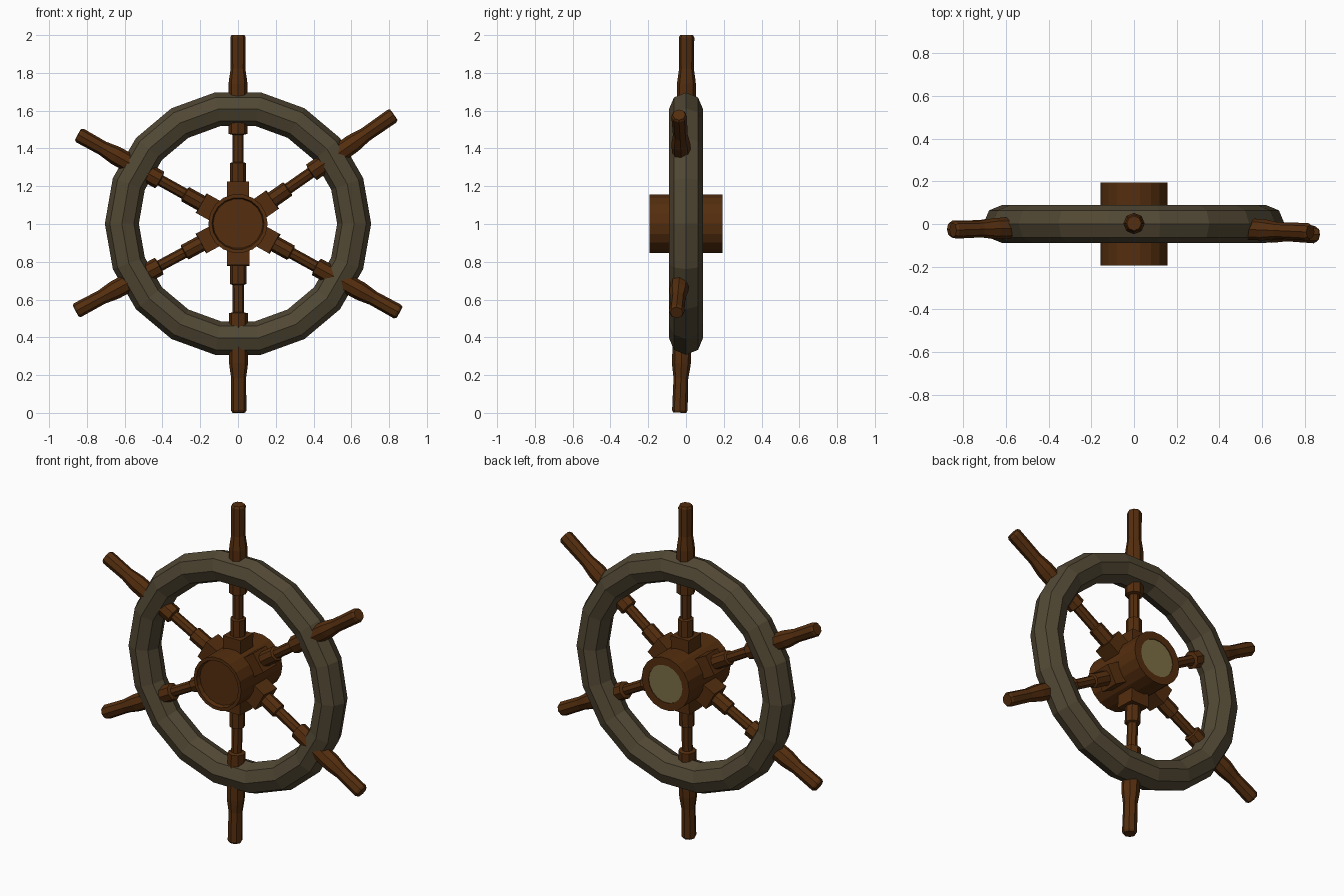
import bpy, bmesh, math
from mathutils import Vector, Matrix

if "Cube" in bpy.data.objects:
    bpy.data.objects.remove(bpy.data.objects["Cube"])

CENTRE = Vector((0, 0, 1.002))


def material(name, rgb):
    m = bpy.data.materials.new(name)
    m.diffuse_color = (*rgb, 1)
    m.use_nodes = True
    m.node_tree.nodes["Principled BSDF"].inputs["Base Color"].default_value = m.diffuse_color
    return m


brown = material("brown wood", (0.089, 0.027, 0.0045))
grey = material("weathered wood", (0.083, 0.064, 0.034))
tan = material("tan cap", (0.205, 0.162, 0.062))


def finish(bm, name, *mats):
    bmesh.ops.recalc_face_normals(bm, faces=bm.faces[:])
    me = bpy.data.meshes.new(name)
    bm.to_mesh(me)
    bm.free()
    for m in mats:
        me.materials.append(m)
    ob = bpy.data.objects.new(name, me)
    bpy.context.collection.objects.link(ob)
    return ob


def lathe(bm, profile, sides, mat, turn=0.0, closed=False):
    """Revolve (radius, height) points round local z, then apply a matrix."""
    rings = []
    for r, h in profile:
        rings.append([bm.verts.new(mat @ Vector((r * math.cos(a), r * math.sin(a), h)))
                      for a in (turn + math.tau * i / sides for i in range(sides))])
    pairs = list(zip(rings, rings[1:]))
    if closed:
        pairs.append((rings[-1], rings[0]))
    for lo, hi in pairs:
        for i in range(sides):
            j = (i + 1) % sides
            bm.faces.new((lo[i], lo[j], hi[j], hi[i]))
    if not closed:
        bm.faces.new(rings[0])
        bm.faces.new(rings[-1])


def frame(direction):
    """Local z along direction, local y as close to world y as possible."""
    z = direction.normalized()
    x = Vector((0, 1, 0)).cross(z).normalized()
    y = z.cross(x)
    return Matrix.Translation(CENTRE) @ Matrix((x, y, z)).transposed().to_4x4()


facing = frame(Vector((0, 0, 1))) @ Matrix.Rotation(-math.pi / 2, 4, 'X')  # local z -> +y

# Rim: 18-sided ring with octagonal section
bm = bmesh.new()
section = [(0.615 + 0.09 * math.cos(math.tau * k / 8), 0.09 * math.sin(math.tau * k / 8))
           for k in range(8)]
lathe(bm, section, 18, facing, closed=True)
finish(bm, "rim", grey)

# Hub: barrel with a shallow front recess and a tan rear cap
bm = bmesh.new()
lathe(bm, [(0.132, -0.17), (0.138, -0.194), (0.157, -0.194),
           (0.157, 0.194), (0.112, 0.194), (0.112, 0.19)], 18, facing)
for f in bm.faces:
    c = f.calc_center_median()
    if len(f.verts) > 4 and c.y > 0:
        f.material_index = 1
finish(bm, "hub", brown, tan)

# Spokes with handles: tip positions relative to the hub centre (slightly uneven)
tips = [(0.0, 0.003, 0.998), (0.825, -0.037, 0.576), (0.854, -0.05, -0.471),
        (0.004, -0.033, -1.001), (-0.859, -0.025, -0.463), (-0.847, -0.028, 0.472)]
for n, tip in enumerate(tips, 1):
    tip = Vector(tip)
    L = tip.length
    mat = frame(tip)
    profile = [(0.043, 0.12), (0.043, 0.32), (0.030, 0.325), (0.030, 0.47),
               (0.050, 0.475), (0.050, 0.74), (0.047, 0.765), (0.039, 0.82),
               (0.041, L - 0.012), (0.034, L)]
    bm = bmesh.new()
    lathe(bm, profile, 8, mat)
    finish(bm, f"spoke_{n}", brown)
    # Square socket block where the spoke meets the hub
    bm = bmesh.new()
    s = 0.059 * math.sqrt(2)
    lathe(bm, [(s, 0.10), (s, 0.222)], 4, mat, turn=math.pi / 4)
    finish(bm, f"spoke_socket_{n}", brown)
